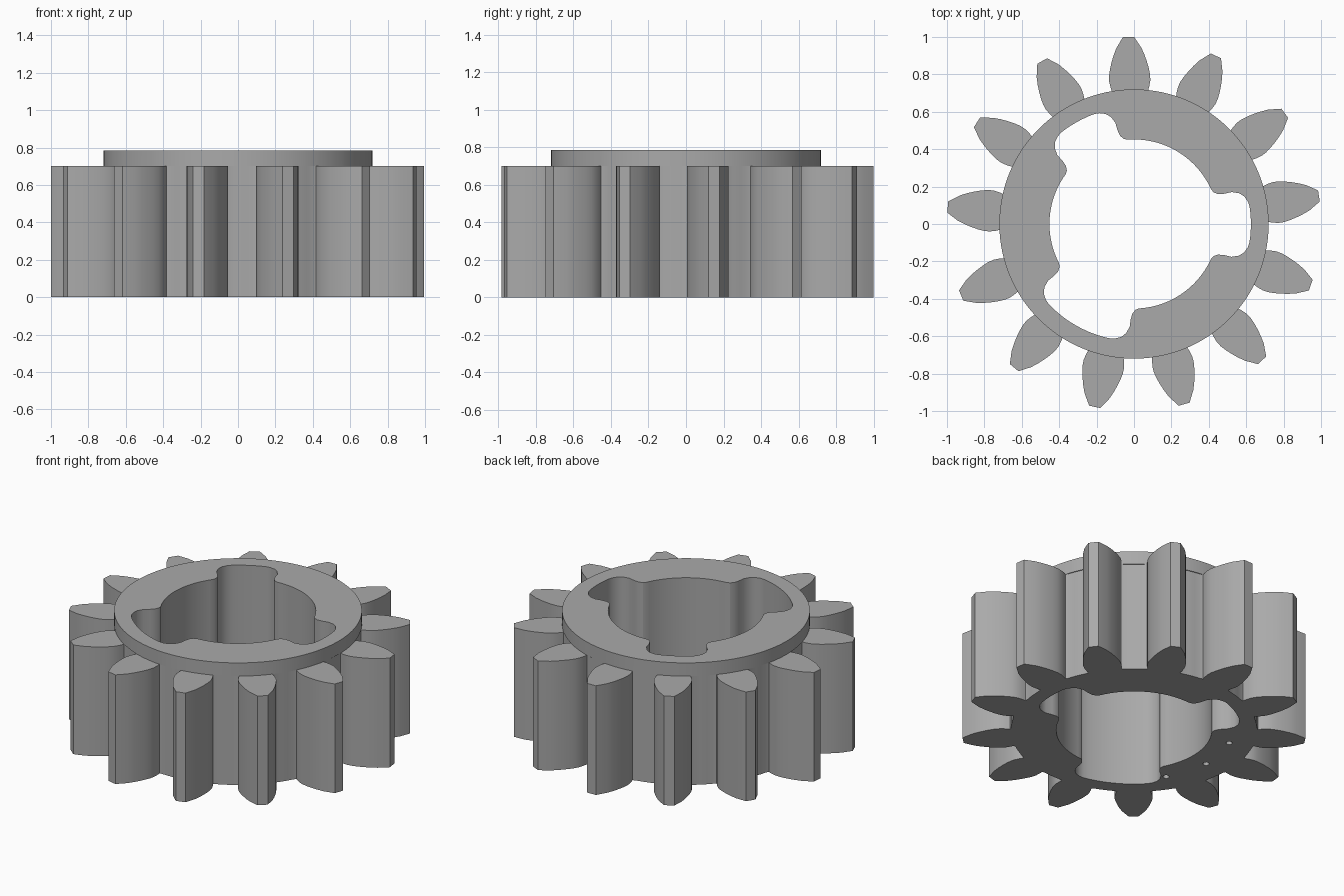
import bpy, bmesh
from math import radians, cos, sin

TEETH = 13
ROOT, COLLAR, BORE, LOBE = 0.715, 0.72, 0.452, 0.625
GEAR_H, TOTAL_H = 0.70, 0.785

cube = bpy.data.objects.get("Cube")
if cube:
    bpy.data.objects.remove(cube)

steel = bpy.data.materials.new("plain grey")
steel.use_nodes = True
grey = (0.4, 0.4, 0.4, 1)
steel.diffuse_color = grey
steel.node_tree.nodes["Principled BSDF"].inputs["Base Color"].default_value = grey


def polar(deg, r):
    return (r * cos(radians(deg)), r * sin(radians(deg)))


def arc(start, end, r, step=3):
    n = max(2, round((end - start) / step))
    return [polar(start + (end - start) * i / n, r) for i in range(n + 1)]


def prism(name, outline, bottom, top):
    """Extrude a closed outline between two heights."""
    bm = bmesh.new()
    face = bm.faces.new([bm.verts.new((x, y, bottom)) for x, y in outline])
    new = bmesh.ops.extrude_face_region(bm, geom=[face])["geom"]
    for v in new:
        if isinstance(v, bmesh.types.BMVert):
            v.co.z = top
    bmesh.ops.recalc_face_normals(bm, faces=bm.faces)
    mesh = bpy.data.meshes.new(name)
    bm.to_mesh(mesh)
    bm.free()
    mesh.materials.append(steel)
    obj = bpy.data.objects.new(name, mesh)
    bpy.context.collection.objects.link(obj)
    return obj


def combine(target, tool, operation):
    """Apply a boolean and discard the tool."""
    tool.hide_render = True
    mod = target.modifiers.new(operation.title(), "BOOLEAN")
    mod.operation, mod.object, mod.solver = operation, tool, "EXACT"
    bpy.context.view_layer.objects.active = target
    bpy.ops.object.modifier_apply(modifier=mod.name)
    bpy.data.objects.remove(tool)


# Toothed outline: bulging flank as (radius, half width), mirrored per tooth
flank = [(0.713, 0.097), (0.735, 0.104), (0.765, 0.110), (0.795, 0.110),
         (0.83, 0.104), (0.865, 0.095), (0.90, 0.084), (0.94, 0.068), (1.0, 0.03)]
tooth = [(r, -h) for r, h in flank] + [(r, h) for r, h in reversed(flank)]
pitch = 360 / TEETH
outline = []
for i in range(TEETH):
    a = 91.7 + i * pitch
    c, s = cos(radians(a)), sin(radians(a))
    outline += [(r * c - h * s, r * s + h * c) for r, h in tooth]
    outline += arc(a + 9, a + pitch - 9, ROOT)
gear = prism("pinion_gear", outline, 0, GEAR_H)

# Raised collar
combine(gear, prism("collar", arc(0, 357, COLLAR), GEAR_H, TOTAL_H), "UNION")

# Bore with three rounded lobes: flank as (degrees outside lobe edge, radius)
lobe_side = [(5.5, BORE), (3, 0.459), (1, 0.478), (0, 0.51), (-0.4, 0.55),
             (-2.2, 0.586), (-4.5, 0.608), (-7.5, 0.621)]
lobes = [(-19, 18.5), (100, 138.5), (213, 268)]
bore = []
for i, (start, end) in enumerate(lobes):
    bore += [polar(start - d, r) for d, r in lobe_side]
    bore += arc(start + 10, end - 10, LOBE)
    bore += [polar(end + d, r) for d, r in reversed(lobe_side)]
    following = lobes[(i + 1) % 3][0] + (360 if i == 2 else 0)
    bore += arc(end + 8, following - 8, BORE)
combine(gear, prism("bore_cutter", bore, -0.1, 1), "DIFFERENCE")

# Small blind holes in the underside
for a in (155, 183, 211):
    x, y = polar(a, 0.572)
    circle = [(x + px, y + py) for px, py in arc(0, 330, 0.019, 30)]
    combine(gear, prism("hole_cutter", circle, -0.1, 0.1), "DIFFERENCE")

# Smooth curved walls, crisp rims
bpy.ops.object.select_all(action="DESELECT")
gear.select_set(True)
bpy.context.view_layer.objects.active = gear
bpy.ops.object.shade_smooth_by_angle(angle=radians(25))
